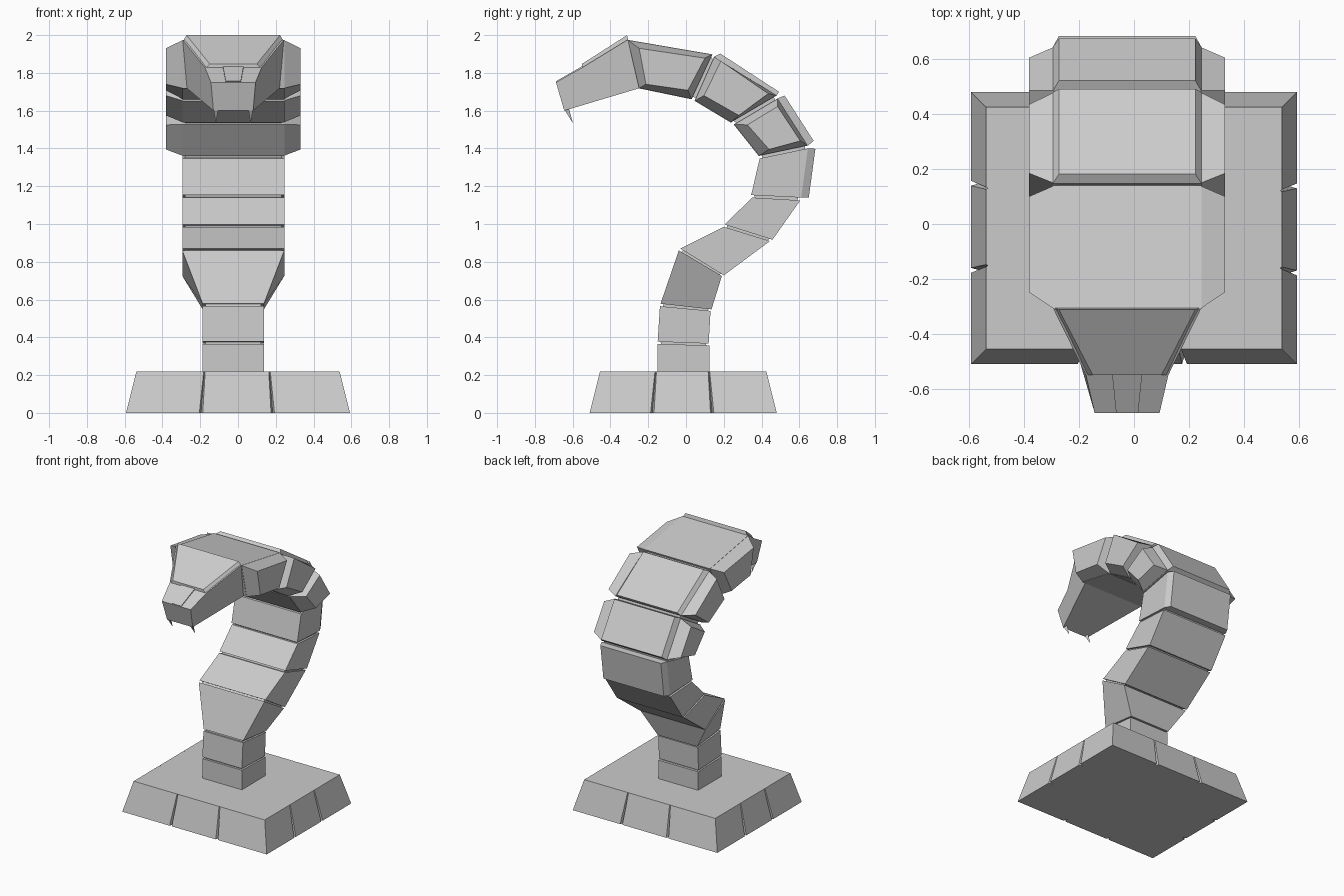
import bpy, bmesh
from mathutils import Vector

if "Cube" in bpy.data.objects:
    bpy.data.objects.remove(bpy.data.objects["Cube"])

CX = -0.025  # the body sits slightly left of the base centre


def make(name, verts, faces):
    me = bpy.data.meshes.new(name)
    bm = bmesh.new()
    vs = [bm.verts.new(v) for v in verts]
    for f in faces:
        bm.faces.new([vs[i] for i in f])
    bmesh.ops.recalc_face_normals(bm, faces=bm.faces)
    bm.to_mesh(me)
    bm.free()
    ob = bpy.data.objects.new(name, me)
    bpy.context.collection.objects.link(ob)
    return ob


def prism(name, prof, widths, cx=CX):
    """Side profile in (y, z) mirrored to both sides, with a half width per point."""
    n = len(prof)
    verts = [(cx + s * w, y, z) for s in (-1, 1) for (y, z), w in zip(prof, widths)]
    faces = [range(n), range(n, 2 * n)]
    faces += [(i, (i + 1) % n, n + (i + 1) % n, n + i) for i in range(n)]
    return make(name, verts, faces)


# Base: sloped slab with small notches at the thirds of each side
def base_loops():
    x, y, g = 0.593, 0.495, 0.009
    bottom, top = [], []
    corners = [(-x, -y), (x, -y), (x, y), (-x, y)]
    tcorners = [(-0.538, -0.44), (0.538, -0.44), (0.538, 0.44), (-0.538, 0.44)]
    for i in range(4):
        a, b = Vector(corners[i]), Vector(corners[(i + 1) % 4])
        ta, tb = Vector(tcorners[i]), Vector(tcorners[(i + 1) % 4])
        d = (b - a).normalized()
        inward = Vector((-d.y, d.x))
        bottom.append(a)
        top.append(ta)
        for t in (0.335, 0.655):
            p, q = a.lerp(b, t), ta.lerp(tb, t)
            bottom += [p - d * g, p + inward * 0.03, p + d * g]
            top += [q - d * 0.004, q + inward * 0.006, q + d * 0.004]
    return bottom, top


lo, hi = base_loops()
n = len(lo)
make("base", [(p.x, p.y - 0.015, 0) for p in lo] + [(p.x, p.y - 0.015, 0.22) for p in hi],
     [range(n), range(n, 2 * n)] + [(i, (i + 1) % n, n + (i + 1) % n, n + i) for i in range(n)])

# Body segments: start front, start back, end back, end front, start/end half width
N, W = 0.162, 0.27
segments = [
    ((-0.15, 0.21), (0.125, 0.21), (0.125, 0.357), (-0.15, 0.365), N, N),
    ((-0.15, 0.377), (0.12, 0.367), (0.13, 0.54), (-0.138, 0.565), N, N),
    ((-0.135, 0.578), (0.135, 0.548), (0.19, 0.725), (-0.038, 0.86), N, W),
    ((-0.03, 0.87), (0.2, 0.728), (0.445, 0.91), (0.2, 0.985), W, W),
    ((0.205, 0.997), (0.458, 0.917), (0.605, 1.125), (0.35, 1.14), W, W),
    ((0.345, 1.153), (0.61, 1.14), (0.645, 1.4), (0.39, 1.347), W, W),
    ((0.385, 1.36), (0.645, 1.415), (0.485, 1.665), (0.252, 1.527), W, W),
    ((0.237, 1.537), (0.48, 1.68), (0.148, 1.885), (0.045, 1.652), W, W),
    ((0.03, 1.66), (0.14, 1.898), (-0.31, 1.975), (-0.25, 1.718), W, W),
]
for i, (a, b, c, d, w0, w1) in enumerate(segments):
    prism(f"body_segment_{i + 1}", (a, b, c, d), (w0, w0, w1, w1))

# Recessed joints filling the gaps
for i in range(len(segments) - 1):
    d, c = Vector(segments[i][3]), Vector(segments[i][2])
    a, b = Vector(segments[i + 1][0]), Vector(segments[i + 1][1])
    w = segments[i][5] - 0.015
    pts = (d.lerp(c, 0.06), c.lerp(d, 0.06), b.lerp(a, 0.06), a.lerp(b, 0.06))
    prism(f"joint_{i + 1}", pts, (w,) * 4)

# Raised plates along the back
plates = [
    ((0.61, 1.14), (0.65, 1.14), (0.685, 1.398), (0.645, 1.4)),
    ((0.645, 1.415), (0.676, 1.44), (0.522, 1.68), (0.485, 1.665)),
    ((0.48, 1.68), (0.492, 1.7), (0.182, 1.902), (0.148, 1.885)),
]
for i, p in enumerate(plates):
    prism(f"back_plate_{i + 1}", p, (W, 0.248, 0.248, W))

# Hood flares: tapered blocks on both sides of the last three segments
flares = {
    6: ((0.44, 1.395), (0.605, 1.44), (0.485, 1.622), (0.325, 1.525)),
    7: ((0.28, 1.575), (0.435, 1.69), (0.185, 1.862), (0.095, 1.68)),
    8: ((0.01, 1.708), (0.1, 1.878), (-0.248, 1.93), (-0.212, 1.74)),
}
quads = [(0, 1, 2, 3), (4, 5, 6, 7)] + [(k, (k + 1) % 4, 4 + (k + 1) % 4, 4 + k) for k in range(4)]
for k, outer in flares.items():
    for side, s in (("left", -1), ("right", 1)):
        verts = [(CX + s * 0.265, *p) for p in segments[k][:4]]
        verts += [(CX + s * 0.357, *p) for p in outer]
        make(f"hood_flare_{side}_{k - 5}", verts, quads)

# Head wedge, brow plate and nose ridge
prism("head", ((-0.31, 1.975), (-0.25, 1.718), (-0.645, 1.6), (-0.688, 1.75), (-0.55, 1.828)),
      (0.268, 0.245, 0.105, 0.118, 0.15))
prism("brow_plate", ((-0.305, 1.97), (-0.312, 2.0), (-0.55, 1.848), (-0.55, 1.825)),
      (0.265, 0.248, 0.125, 0.145))
prism("nose_ridge", ((-0.545, 1.825), (-0.545, 1.838), (-0.688, 1.756), (-0.68, 1.745)),
      (0.055, 0.055, 0.04, 0.04))

# Fangs at the two lower corners of the muzzle
for side, s in (("left", -1), ("right", 1)):
    x = CX + s * 0.092
    make(f"fang_{side}", [(x - 0.012, -0.643, 1.605), (x + 0.012, -0.643, 1.605),
                          (x, -0.62, 1.612), (x, -0.598, 1.532)],
         [(0, 1, 2), (0, 1, 3), (1, 2, 3), (2, 0, 3)])
